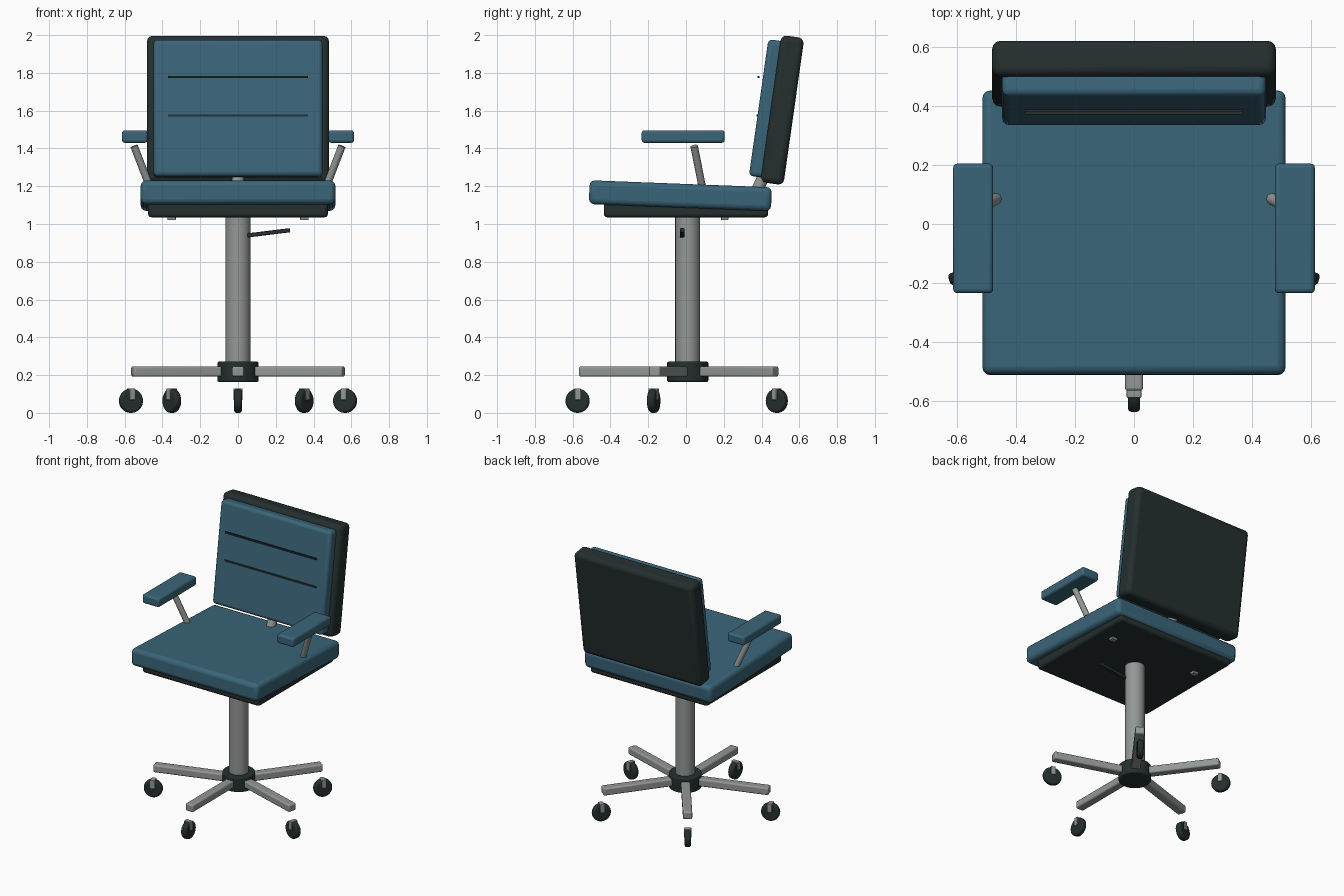
import bpy
import math
from mathutils import Vector, Matrix

cube = bpy.data.objects.get("Cube")
if cube:
    bpy.data.objects.remove(cube, do_unlink=True)


def material(name, r, g, b):
    m = bpy.data.materials.new(name)
    m.use_nodes = True
    m.diffuse_color = (r, g, b, 1)
    bsdf = m.node_tree.nodes["Principled BSDF"]
    bsdf.inputs["Base Color"].default_value = (r, g, b, 1)
    bsdf.inputs["Roughness"].default_value = 0.6
    return m


BLUE = material("blue upholstery", 0.042, 0.130, 0.190)
DARK = material("dark plastic", 0.018, 0.028, 0.028)
GREY = material("grey metal", 0.29, 0.31, 0.30)


def finish(ob, name, mat, bevel, segments=3):
    ob.name = ob.data.name = name
    ob.data.materials.append(mat)
    if bevel:
        mod = ob.modifiers.new("soft edges", "BEVEL")
        mod.width = bevel
        mod.segments = segments
        mod.limit_method = "ANGLE"
        mod.angle_limit = math.radians(50)
    bpy.ops.object.shade_smooth_by_angle(angle=math.radians(35))
    return ob


def box(name, mat, centre, size, bevel=0.0, rot=(0, 0, 0)):
    bpy.ops.mesh.primitive_cube_add(size=1, location=centre, rotation=rot)
    ob = bpy.context.object
    ob.data.transform(Matrix.Diagonal((*size, 1)))
    return finish(ob, name, mat, bevel)


def rod(name, mat, start, end, radius, bevel=0.0, sides=32):
    a, b = Vector(start), Vector(end)
    bpy.ops.mesh.primitive_cylinder_add(
        vertices=sides, radius=radius, depth=(b - a).length, location=(a + b) / 2,
        rotation=(b - a).to_track_quat("Z", "Y").to_euler())
    return finish(bpy.context.object, name, mat, bevel)


MID = 0.009  # y of the column axis

# Seat cushion, slightly lower at the rear, over a flat pan
box("seat_cushion", BLUE, (0, -0.03, 1.15), (1.03, 0.965, 0.126), 0.028,
    (math.radians(-2.2), 0, 0))
box("seat_pan", DARK, (0, 0, 1.078), (0.952, 0.87, 0.085), 0.018)

# Reclined backrest
LEAN = math.radians(-8.1)
TILT = Matrix.Rotation(LEAN, 3, "X")
BACK = Vector((0, 0.51, 1.603))
box("back_shell", DARK, BACK, (0.964, 0.123, 0.786), 0.03, (LEAN, 0, 0))
box("back_cushion", BLUE, BACK + TILT @ Vector((0, -0.078, -0.004)),
    (0.895, 0.096, 0.73), 0.022, (LEAN, 0, 0))
for name, y, z in (("upper_seam", 0.384, 1.778), ("lower_seam", 0.377, 1.575)):
    box(name, DARK, (0, y, z), (0.74, 0.009, 0.012))
rod("back_post", GREY, (0, 0.36, 1.14), (0, 0.45, 1.34), 0.032)

# Armrests with slanted struts and mounting tabs below the pan
for side, s in (("left", 1), ("right", -1)):
    box(f"{side}_armrest", BLUE, (s * 0.546, -0.015, 1.463), (0.136, 0.44, 0.066), 0.014)
    rod(f"{side}_arm_strut", GREY, (s * 0.43, 0.105, 1.10), (s * 0.55, 0.043, 1.412), 0.02)
    box(f"{side}_arm_tab", GREY, (s * 0.352, 0.205, 1.035), (0.045, 0.038, 0.03), 0.004)

# Column, hub and height lever
rod("column", GREY, (0, MID, 0.22), (0, MID, 1.06), 0.066)
rod("hub", DARK, (0, MID, 0.164), (0, MID, 0.271), 0.109, 0.008)
box("height_lever", DARK, (0.16, -0.02, 0.953), (0.232, 0.025, 0.022), 0.004,
    (0, math.radians(-7), 0))

# Five-spoke base with casters
for i in range(5):
    a = math.radians(-90 + 72 * i)
    tip = Vector((0.596 * math.cos(a), MID + 0.583 * math.sin(a), 0))
    axis = Vector((0, MID, 0))
    out = (tip - axis).normalized()
    turn = (0, 0, math.atan2(out.y, out.x))
    across = Vector((-out.y, out.x, 0))
    length = (tip - axis).length - 0.008
    box(f"base_spoke_{i + 1}", GREY, axis + out * (length / 2 + 0.01) + Vector((0, 0, 0.219)),
        (length - 0.02, 0.062, 0.054), 0.01, turn)
    hubz = tip + Vector((0, 0, 0.064))
    rod(f"caster_wheel_{i + 1}", DARK, hubz - across * 0.021, hubz + across * 0.021, 0.064, 0.013)
    box(f"caster_fork_{i + 1}", GREY, tip + Vector((0, 0, 0.099)), (0.032, 0.05, 0.062), 0.004, turn)
